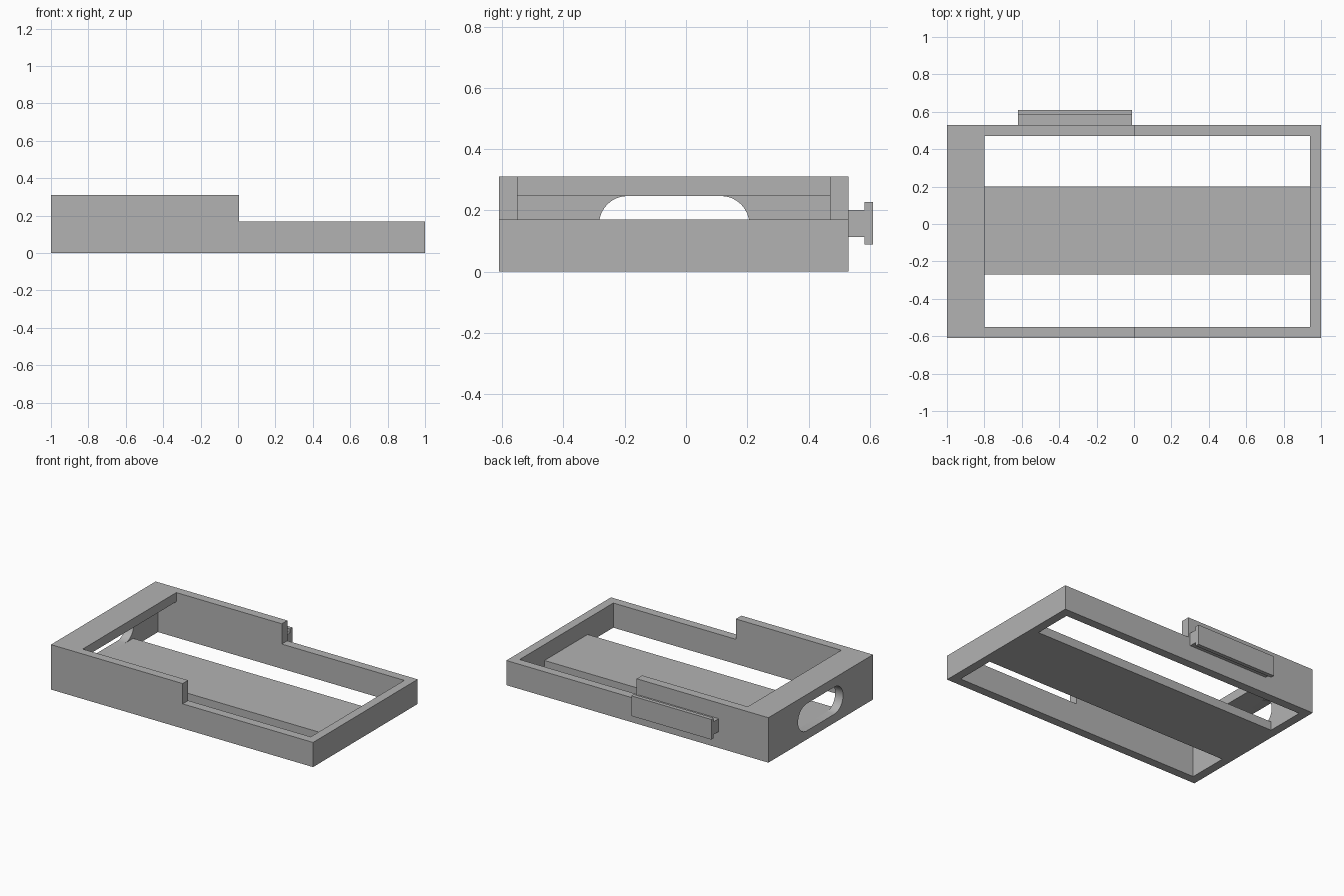
import bpy
import bmesh
import math

cube = bpy.data.objects.get("Cube")
if cube:
    bpy.data.objects.remove(cube, do_unlink=True)

grey = bpy.data.materials.new("plain grey")
grey.use_nodes = True
colour = (0.45, 0.45, 0.45, 1)
grey.diffuse_color = colour
grey.node_tree.nodes["Principled BSDF"].inputs["Base Color"].default_value = colour

# Shared dimensions
WALL = 0.06
FRONT, BACK = -0.61, 0.53
LOW, HIGH = 0.17, 0.31
STEP_X = 0.005
LIP_Z = 0.247
INNER_FRONT, INNER_BACK = FRONT + WALL, BACK - WALL
INNER_X = 1 - WALL


def extrude(name, points, offset):
    """Make a prism from a flat outline swept along the offset."""
    bm = bmesh.new()
    face = bm.faces.new([bm.verts.new(p) for p in points])
    swept = bmesh.ops.extrude_face_region(bm, geom=[face], use_keep_orig=True)
    verts = [v for v in swept["geom"] if isinstance(v, bmesh.types.BMVert)]
    bmesh.ops.translate(bm, verts=verts, vec=offset)
    bmesh.ops.recalc_face_normals(bm, faces=bm.faces)
    mesh = bpy.data.meshes.new(name)
    bm.to_mesh(mesh)
    bm.free()
    mesh.materials.append(grey)
    obj = bpy.data.objects.new(name, mesh)
    bpy.context.collection.objects.link(obj)
    return obj


def box(name, x, y, z):
    outline = [(x[0], y[0], z[0]), (x[1], y[0], z[0]),
               (x[1], y[1], z[0]), (x[0], y[1], z[0])]
    return extrude(name, outline, (0, 0, z[1] - z[0]))


# Stepped long walls
for name, y in (("front_wall", FRONT), ("back_wall", INNER_BACK)):
    profile = [(-1, 0), (1, 0), (1, LOW), (STEP_X, LOW), (STEP_X, HIGH), (-1, HIGH)]
    extrude(name, [(x, y, z) for x, z in profile], (0, WALL, 0))

# End walls, overhanging lip and floor strip
inner_y = (INNER_FRONT, INNER_BACK)
box("low_end_wall", (INNER_X, 1), inner_y, (0, LOW))
tall_end = box("tall_end_wall", (-1, -INNER_X), inner_y, (0, HIGH))
box("top_lip", (-INNER_X, -0.80), inner_y, (LIP_Z, HIGH))
box("floor_strip", (-INNER_X, INNER_X), (-0.27, 0.20), (0, WALL))

# Rounded slot through the tall end
radius = (LIP_Z - WALL) / 2
slot_z = WALL + radius
slot = []
for centre, start in ((0.207 - radius, -90), (-0.284 + radius, 90)):
    for i in range(17):
        a = math.radians(start + i * 180 / 16)
        slot.append((-1.1, centre + radius * math.cos(a), slot_z + radius * math.sin(a)))
cutter = extrude("slot_cutter", slot, (0.25, 0, 0))
cutter.hide_render = True
cut = tall_end.modifiers.new("slot", "BOOLEAN")
cut.operation = "DIFFERENCE"
cut.solver = "EXACT"
cut.object = cutter
bpy.context.view_layer.objects.active = tall_end
bpy.ops.object.modifier_apply(modifier=cut.name)
bpy.data.objects.remove(cutter, do_unlink=True)

# Smooth the slot ends, keeping the hard edges
for obj in bpy.context.view_layer.objects:
    obj.select_set(obj == tall_end)
bpy.ops.object.shade_smooth_by_angle(angle=math.radians(30))

# T-shaped rail on the back wall
upper = [(BACK, 0.202), (0.583, 0.202), (0.583, 0.227), (0.61, 0.227)]
lower = [(0.61, 0.088), (0.583, 0.088), (0.583, 0.113), (BACK, 0.113)]
extrude("back_rail", [(-0.62, y, z) for y, z in upper + lower], (0.61, 0, 0))
